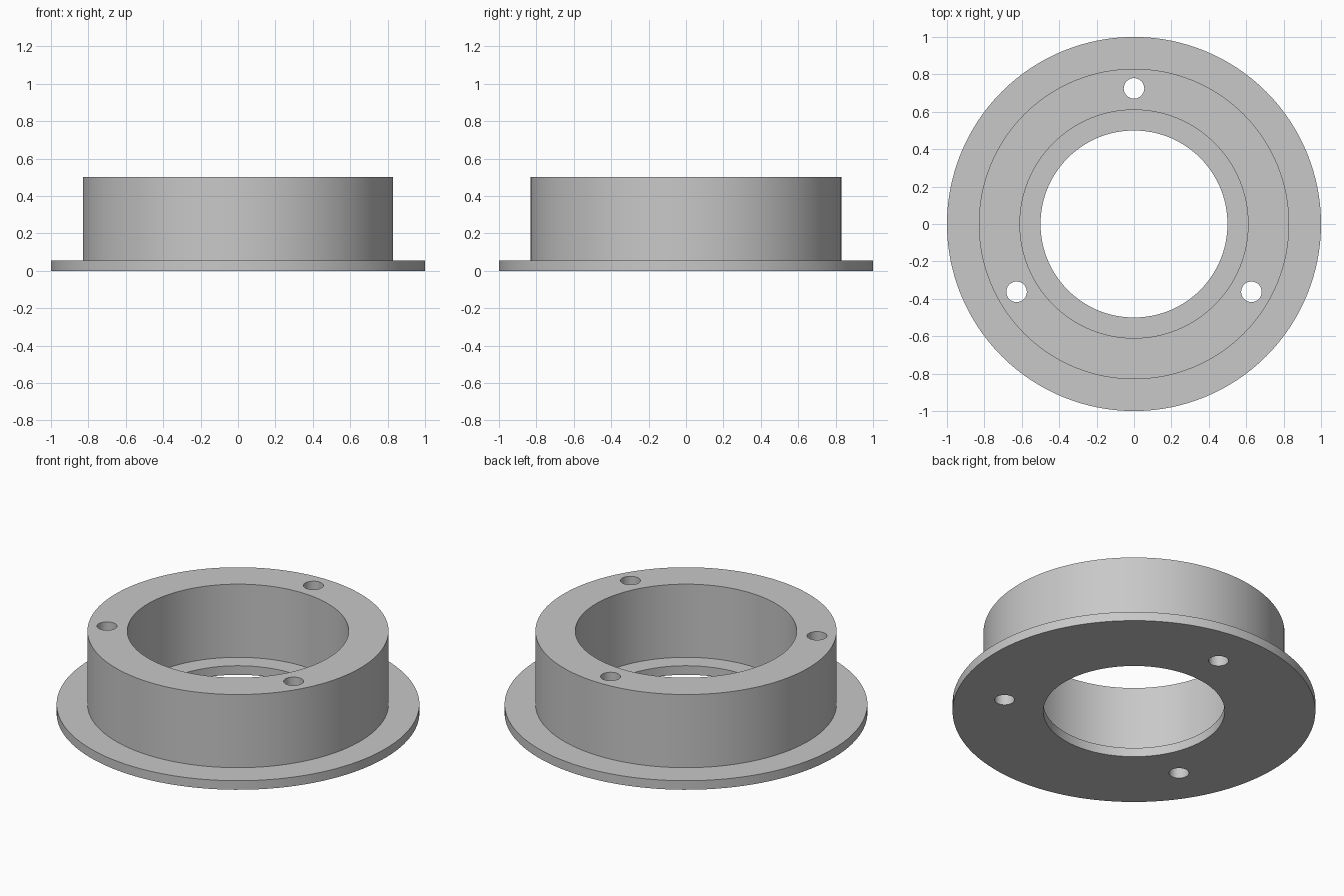
import bpy
import bmesh
import math
from mathutils import Matrix

cube = bpy.data.objects.get("Cube")
if cube:
    bpy.data.objects.remove(cube, do_unlink=True)

SEGMENTS = 128
FLANGE_Z, TOP_Z = 0.055, 0.5
BORE_R, RECESS_R, WALL_R, FLANGE_R = 0.5, 0.61, 0.83, 1.0
HOLE_R, HOLE_CIRCLE_R = 0.055, 0.725

grey = bpy.data.materials.new("plain grey")
grey.use_nodes = True
colour = (0.58, 0.58, 0.58, 1)
grey.diffuse_color = colour
grey.node_tree.nodes["Principled BSDF"].inputs["Base Color"].default_value = colour


def make_object(name, bm):
    bmesh.ops.recalc_face_normals(bm, faces=bm.faces)
    mesh = bpy.data.meshes.new(name)
    bm.to_mesh(mesh)
    bm.free()
    mesh.materials.append(grey)
    obj = bpy.data.objects.new(name, mesh)
    bpy.context.collection.objects.link(obj)
    return obj


# Flanged ring with a stepped bore, turned from one closed profile
profile = [(BORE_R, 0), (FLANGE_R, 0), (FLANGE_R, FLANGE_Z), (WALL_R, FLANGE_Z),
           (WALL_R, TOP_Z), (RECESS_R, TOP_Z), (RECESS_R, FLANGE_Z), (BORE_R, FLANGE_Z)]
bm = bmesh.new()
verts = [bm.verts.new((r, 0, z)) for r, z in profile]
edges = [bm.edges.new((a, b)) for a, b in zip(verts, verts[1:] + verts[:1])]
bmesh.ops.spin(bm, geom=verts + edges, cent=(0, 0, 0), axis=(0, 0, 1),
               angle=math.tau, steps=SEGMENTS, use_merge=True)
bmesh.ops.remove_doubles(bm, verts=bm.verts, dist=0.0001)
ring = make_object("flanged_ring", bm)

# Three through holes, evenly spaced around the wall
bm = bmesh.new()
for i in range(3):
    angle = math.radians(90 + 120 * i)
    place = Matrix.Translation((HOLE_CIRCLE_R * math.cos(angle),
                                HOLE_CIRCLE_R * math.sin(angle), TOP_Z / 2))
    bmesh.ops.create_cone(bm, cap_ends=True, segments=32, radius1=HOLE_R,
                          radius2=HOLE_R, depth=1, matrix=place)
cutter = make_object("hole_cutter", bm)
cutter.hide_render = True

cut = ring.modifiers.new("bolt holes", "BOOLEAN")
cut.operation = "DIFFERENCE"
cut.solver = "EXACT"
cut.object = cutter

bpy.ops.object.select_all(action="DESELECT")
ring.select_set(True)
bpy.context.view_layer.objects.active = ring
bpy.ops.object.modifier_apply(modifier=cut.name)
bpy.data.objects.remove(cutter, do_unlink=True)
bpy.ops.object.shade_smooth_by_angle(angle=math.radians(30))
